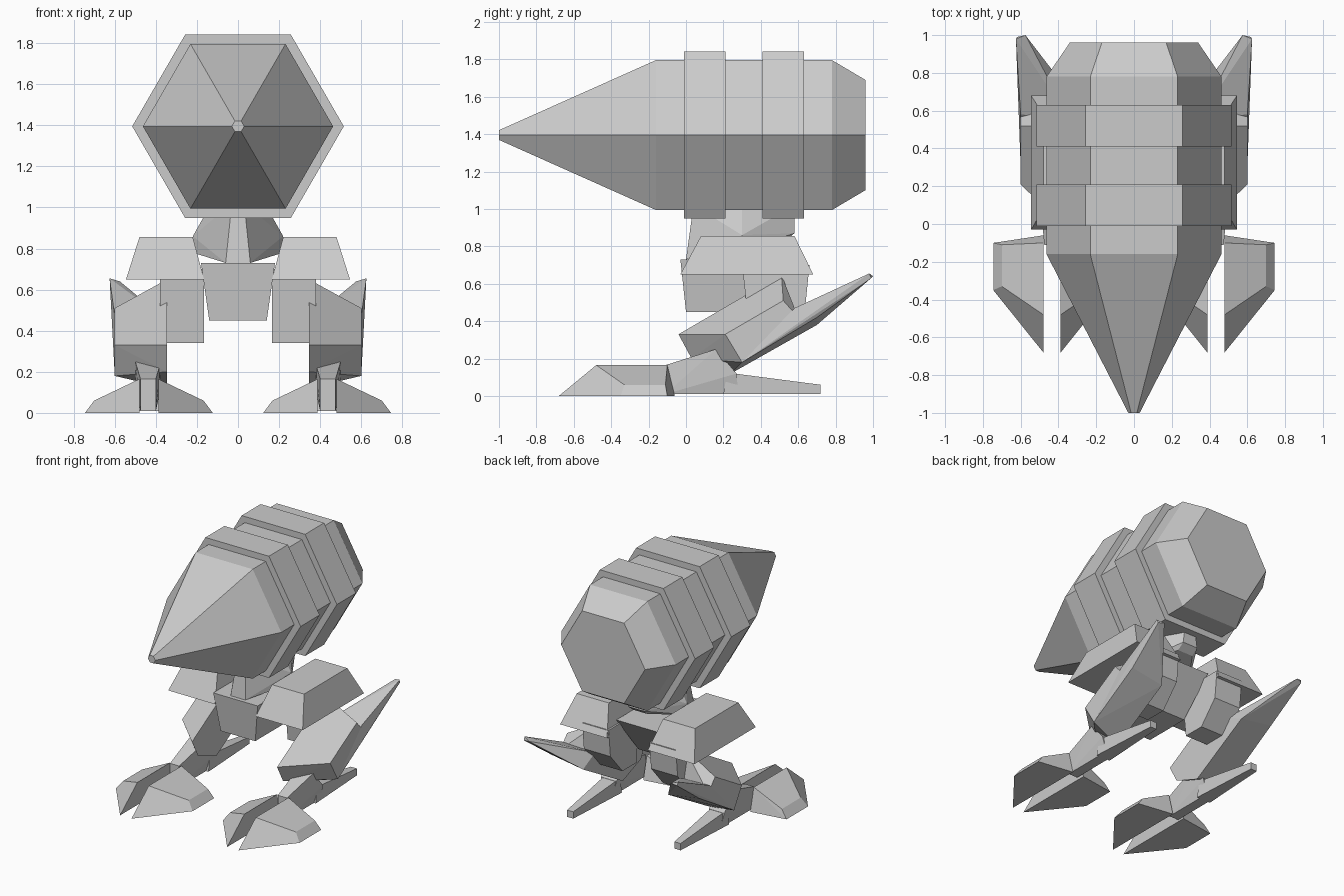
import bpy, bmesh, math

cube = bpy.data.objects.get("Cube")
if cube:
    bpy.data.objects.remove(cube, do_unlink=True)

grey = bpy.data.materials.new("plain grey")
grey.use_nodes = True
colour = (0.6, 0.6, 0.6, 1)
grey.diffuse_color = colour
grey.node_tree.nodes["Principled BSDF"].inputs["Base Color"].default_value = colour


def finish(name, bm):
    bmesh.ops.recalc_face_normals(bm, faces=bm.faces)
    mesh = bpy.data.meshes.new(name)
    bm.to_mesh(mesh)
    bm.free()
    mesh.materials.append(grey)
    obj = bpy.data.objects.new(name, mesh)
    bpy.context.collection.objects.link(obj)
    return obj


def hull(name, points):
    """Faceted block wrapped around its corner points."""
    bm = bmesh.new()
    verts = [bm.verts.new(p) for p in points]
    res = bmesh.ops.convex_hull(bm, input=verts)
    spare = {v for v in res["geom_interior"] + res["geom_unused"]
             if isinstance(v, bmesh.types.BMVert)}
    bmesh.ops.delete(bm, geom=list(spare), context='VERTS')
    bmesh.ops.dissolve_limit(bm, angle_limit=math.radians(2),
                             verts=bm.verts, edges=bm.edges)
    return finish(name, bm)


def pair(name, points):
    """The same block on both sides."""
    for side, s in (("left", 1), ("right", -1)):
        hull(f"{side}_{name}", [(s * x, y, z) for x, y, z in points])


def across(xs, profile):
    """Side profile of (y, z) repeated at each x."""
    return [(x, y, z) for x in xs for y, z in profile]


def hex_body(name, stations, z=1.395):
    """Six-sided body lofted along y from (y, radius) stations."""
    bm = bmesh.new()
    rings = [[bm.verts.new((r * math.cos(k * math.pi / 3), y,
                            z + r * math.sin(k * math.pi / 3)))
              for k in range(6)] for y, r in stations]
    for a, b in zip(rings, rings[1:]):
        for k in range(6):
            n = (k + 1) % 6
            bm.faces.new((a[k], a[n], b[n], b[k]))
    bm.faces.new(rings[0])
    bm.faces.new(rings[-1])
    return finish(name, bm)


# Hull with pointed nose, and its two bands
hex_body("main_body", [(-1, 0.03), (-0.16, 0.463), (0.78, 0.463), (0.96, 0.34)])
hex_body("front_band", [(-0.01, 0.515), (0.21, 0.515)])
hex_body("rear_band", [(0.41, 0.515), (0.63, 0.515)])

# Neck
hull("neck", [(s * x, y, z) for s in (1, -1) for x, y, z in (
    (0.06, 0, 0.73), (0.22, 0.3, 0.78), (0.06, 0.53, 0.83), (0.22, 0.3, 0.86),
    (0.06, 0.58, 0.87), (0.03, 0.04, 1.02), (0.13, 0.3, 1.02), (0.04, 0.58, 1.02))])

# Pelvis
hull("pelvis", across((-0.18, 0.18), [(-0.03, 0.73), (0.55, 0.73)])
     + across((-0.14, 0.14), [(0, 0.45), (0.35, 0.45)]))

# Hip armour and thighs
pair("hip_armour", across((0.165, 0.545), [(-0.03, 0.65), (0.68, 0.65)])
     + across((0.22, 0.48), [(0.08, 0.855), (0.58, 0.855)]))
pair("thigh", across((0.165, 0.38), [(0.3, 0.7), (0.66, 0.7), (0.64, 0.5),
                                     (0.5, 0.34), (0.34, 0.34)]))

# Shins with a swept-back spur
pair("shin", across((0.345,), [(-0.04, 0.33), (0.51, 0.65), (0.56, 0.45),
                               (0.24, 0.12), (0.03, 0.2)])
     + across((0.6,), [(0.21, 0.33), (0.52, 0.51), (0.6, 0.42), (0.3, 0.18)]))
pair("shin_spur", across((0.345,), [(0.56, 0.45), (0.7, 0.38), (0.24, 0.12)])
     + across((0.6,), [(0.58, 0.47), (0.7, 0.42), (0.3, 0.18)])
     + [(0.575, 1, 0.64), (0.625, 0.98, 0.655), (0.62, 0.99, 0.63)])

# Feet: ankle wedge, heel and two mirrored toes
pair("ankle", across((0.4, 0.475), [(-0.11, 0.01), (-0.11, 0.165), (0.28, 0.01)])
     + across((0.375, 0.5), [(0.16, 0.25), (0.27, 0.12)]))
pair("heel", across((0.38, 0.49), [(0.2, 0.01), (0.22, 0.125)])
     + across((0.41, 0.46), [(0.72, 0.01), (0.72, 0.06)]))
outer_toe = [(0.48, -0.68, 0), (0.745, -0.35, 0), (0.745, -0.1, 0),
             (0.48, -0.06, 0), (0.7, -0.33, 0.06), (0.7, -0.11, 0.06),
             (0.48, -0.48, 0.165), (0.48, -0.1, 0.165)]
pair("outer_toe", outer_toe)
pair("inner_toe", [(0.868 - x, y, z) for x, y, z in outer_toe])
